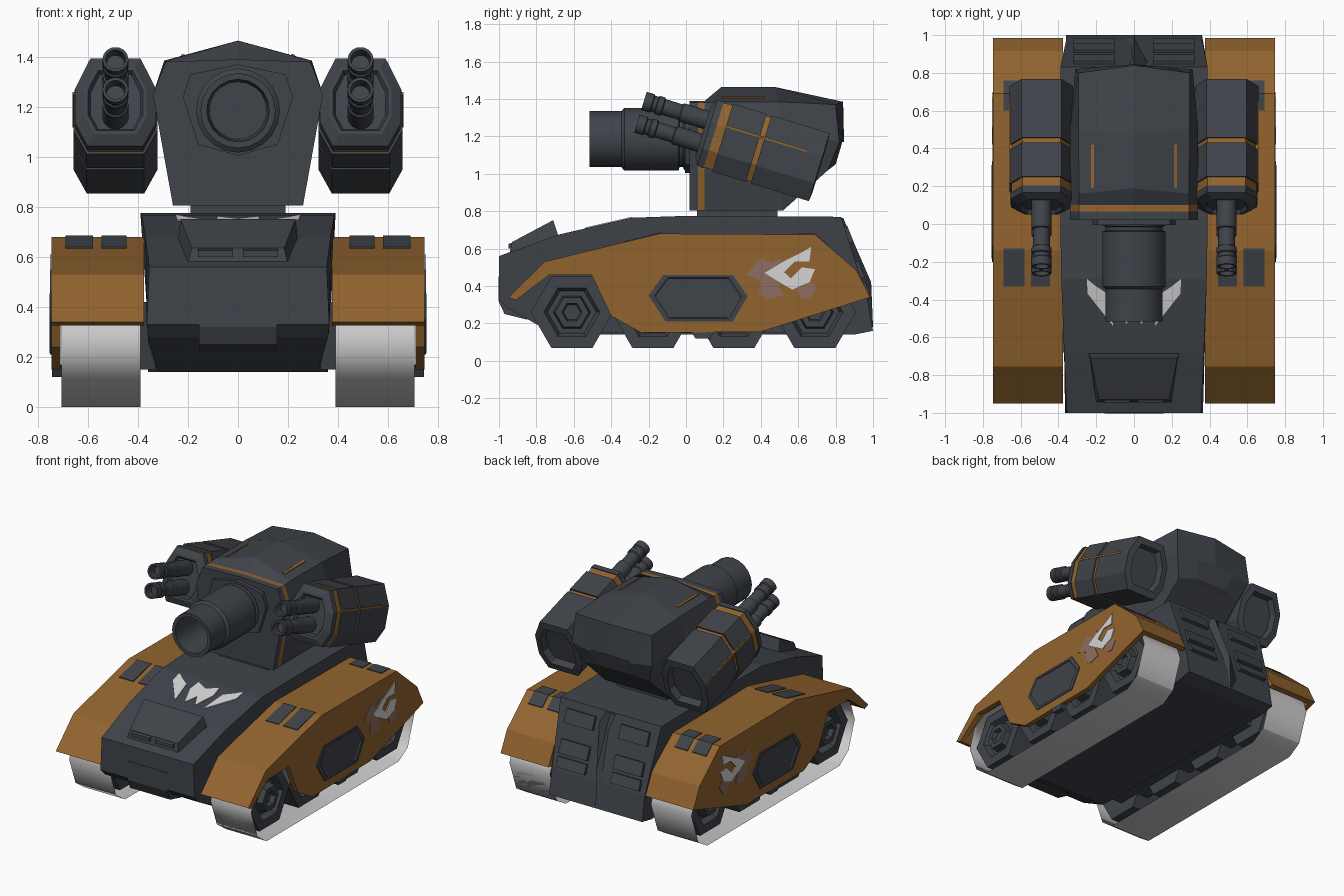
import bpy, bmesh, math
from mathutils import Matrix, Vector

if "Cube" in bpy.data.objects:
    bpy.data.objects.remove(bpy.data.objects["Cube"])

def material(name, rgb):
    m = bpy.data.materials.new(name)
    m.diffuse_color = (*rgb, 1)
    m.use_nodes = True
    m.node_tree.nodes["Principled BSDF"].inputs["Base Color"].default_value = m.diffuse_color
    return m

SLATE = material("slate_grey", (0.05, 0.057, 0.068))
OCHRE = material("ochre", (0.29, 0.127, 0.028))
TRACK = material("track_grey", (0.62, 0.62, 0.62))
WHITE = material("white_paint", (0.66, 0.66, 0.66))
MAUVE = material("faded_mauve", (0.27, 0.155, 0.12))

def finish(name, bm, mat, mirror=False, matrix=None, smooth=0):
    bmesh.ops.recalc_face_normals(bm, faces=bm.faces)
    if matrix:
        bm.transform(matrix)
    me = bpy.data.meshes.new(name)
    bm.to_mesh(me)
    bm.free()
    me.materials.append(mat)
    if smooth:
        me.shade_smooth()
        me.set_sharp_from_angle(angle=math.radians(smooth))
    ob = bpy.data.objects.new(name, me)
    bpy.context.collection.objects.link(ob)
    if mirror:
        ob.modifiers.new("mirror", 'MIRROR').use_mirror_merge = False
    return ob

def loft(name, rings, mat, **kw):
    """Skin a list of equal-length rings and cap both ends."""
    bm = bmesh.new()
    vs = [[bm.verts.new(p) for p in r] for r in rings]
    n = len(rings[0])
    for a, b in zip(vs, vs[1:]):
        for i in range(n):
            bm.faces.new((a[i], a[(i + 1) % n], b[(i + 1) % n], b[i]))
    bm.faces.new(vs[0])
    bm.faces.new(vs[-1])
    return finish(name, bm, mat, **kw)

def prism(name, yz, x0, x1, mat, **kw):
    return loft(name, [[(x, y, z) for y, z in yz] for x in (x0, x1)], mat, **kw)

def lathe(name, prof, n, mat, axis='y', at=(0, 0, 0), **kw):
    """Turn (radius, position) pairs round the x or y axis."""
    rings = []
    for r, p in prof:
        ring = []
        for i in range(n):
            c, s = r * math.cos(math.tau * i / n), r * math.sin(math.tau * i / n)
            ring.append(Vector((c, p, s) if axis == 'y' else (p, c, s)) + Vector(at))
        rings.append(ring)
    return loft(name, rings, mat, **kw)

def height(path, y):
    for (a, za), (b, zb) in zip(path, path[1:]):
        if a <= y <= b:
            return za + (zb - za) * (y - a) / (b - a)

def sym(half):
    """Complete an (x, z) outline from its right half, top to bottom."""
    return half + [(-x, z) for x, z in reversed(half) if x > 0]

# Hull: side profile with a half width at every point
hull = [(-1, .56, .355), (-.68, .675, .37), (-.29, .765, .385), (0, .775, .39), (.83, .77, .39),
        (.97, .33, .36), (1, .16, .36), (.9, .14, .36), (-.7, .14, .32), (-.95, .28, .36), (-1, .33, .365)]
hood = [(y, z) for y, z, w in hull[:5]]
loft("hull", [[(s * w, y, z) for y, z, w in hull] for s in (-1, 1)], SLATE)
prism("nose_plate", [(-1.003, .45), (-1.003, .32), (-.97, .25), (-.85, .22), (-.85, .45)], -.155, .155, SLATE)
loft("hood_hatch", [[(-.24, -.68, .66), (.24, -.68, .66), (.2, -.945, .57), (-.2, -.945, .57)],
                    [(-.23, -.71, .752), (.23, -.71, .752), (.185, -.93, .635), (-.185, -.93, .635)]], SLATE)
prism("hatch_slit", [(-.948, .60), (-.948, .625), (-.92, .635), (-.92, .60)], .02, .16, SLATE, mirror=True)

# Rear plate details lying on the sloping back
def on_back(t, out):
    return (.83 + .14 * t + out, .77 - .44 * t + out * .3)
for t0, t1 in ((.12, .32), (.55, .75), (.8, .95)):
    prism("rear_louvre", [on_back(t0, -.02), on_back(t0, .015), on_back(t1, .022), on_back(t1, -.02)],
          .1, .32, SLATE, mirror=True)
loft("rear_spine", [[(-.09, .82, .76), (.09, .82, .76), (0, .84, .765)],
                    [(-.02, .93, .40), (.02, .93, .40), (0, .99, .42)],
                    [(-.1, .98, .18), (.1, .98, .18), (0, 1.0, .18)]], SLATE)

# White teeth painted on the hood
for tooth in ([(.25, -.29), (.245, -.37), (.11, -.54), (.14, -.37), (.2, -.33)],
              [(.0, -.36), (.08, -.32), (.09, -.4), (.04, -.53), (.0, -.45)]):
    loft("hood_tooth", [[(x, y, height(hood, y) + d) for x, y in tooth] for d in (-.003, .005)], WHITE, mirror=True)

# Fenders: bent roof plus outer side plate
roof = [(-.95, .34), (-.755, .53), (-.43, .61), (-.14, .68), (.69, .675), (.915, .48), (.985, .34)]
under = [(.945, .335), (.885, .465), (.675, .64), (-.14, .645), (-.43, .575), (-.74, .495), (-.91, .325)]
prism("fender_roof", roof + under, .375, .745, OCHRE, mirror=True)
prism("fender_side", roof + [(.4, .155), (-.24, .15), (-.4, .24), (-.505, .46), (-.73, .46), (-.91, .325)],
      .71, .746, OCHRE, mirror=True)
prism("skirt_lug", [(.02, .17), (.05, .12), (.13, .12), (.16, .17)], .705, .744, SLATE, mirror=True)

# Vents in the fender roof, front and rear pairs
for ys in ((-.33, -.14, -.13), (.6, .69, .76)):
    line = [(y, height(roof, y)) for y in ys]
    for x0, x1 in ((.445, .545), (.58, .69)):
        prism("fender_vent", [(y, z + .005) for y, z in line] + [(y, z - .004) for y, z in line[::-1]],
              x0, x1, SLATE, mirror=True)

# Six-sided window on each fender
window = [(-.2, .35), (-.12, .46), (.25, .46), (.33, .345), (.25, .21), (-.11, .21)]
loft("fender_window", [[(x, .065 + (y - .065) * k, .337 + (z - .337) * k) for y, z in window]
                       for x, k in ((.73, 1), (.752, 1), (.754, .88), (.748, .84))], SLATE, mirror=True)

# Worn paint on the fender sides
blobs = [[(.32, .46), (.37, .52), (.40, .55), (.46, .52), (.50, .55), (.54, .48), (.49, .42), (.52, .35), (.44, .33), (.39, .36), (.40, .43)],
         [(.58, .42), (.66, .43), (.70, .39), (.66, .33), (.61, .34)]]
for b in blobs:
    prism("worn_patch", b, .74, .749, MAUVE, mirror=True)
for b in ([(.42, .47), (.52, .53), (.62, .58), (.67, .61), (.66, .53), (.58, .53), (.52, .47)],
          [(.42, .47), (.53, .47), (.56, .44), (.57, .38), (.50, .42)],
          [(.57, .38), (.56, .44), (.62, .5), (.69, .49), (.66, .42), (.61, .4)]):
    prism("white_patch", b, .74, .752, WHITE, mirror=True)

# Track band: outline, inset, then given width
outline = [(-.69, 0), (.77, 0), (.87, .06), (.945, .27), (.9, .4), (.8, .46), (-.7, .46), (-.81, .4), (-.86, .26), (-.79, .07)]
bm = bmesh.new()
face = bm.faces.new([bm.verts.new((.39, y, z)) for y, z in outline])
bmesh.ops.inset_individual(bm, faces=[face], thickness=.06)
bmesh.ops.delete(bm, geom=[face], context='FACES_ONLY')
ext = bmesh.ops.extrude_face_region(bm, geom=bm.faces[:])
bmesh.ops.translate(bm, vec=(.315, 0, 0), verts=[v for v in ext['geom'] if isinstance(v, bmesh.types.BMVert)])
finish("track_band", bm, TRACK, mirror=True, smooth=45)

# Hexagonal road wheels and the inner chassis
for i in range(4):
    lathe("road_wheel", [(.22, .41), (.22, .67), (.15, .67), (.13, .63), (.1, .63), (.09, .68), (.055, .68), (.045, .65)],
          6, SLATE, axis='x', at=(0, -.61 + .433 * i, .26), mirror=True)
prism("inner_chassis", [(-.62, .15), (.72, .15), (.78, .42), (-.68, .42)], .33, .5, SLATE, mirror=True)

# Turret: ring, front plate, trim and faceted body
prism("turret_ring", [(.06, .76), (.06, .82), (.49, .82), (.49, .76)], -.19, .19, SLATE)
front = sym([(0, 1.39), (.29, 1.38), (.34, 1.25), (.26, .805)])
for name, y0, y1, m in (("turret_front", .02, .065, SLATE), ("turret_trim", .065, .1, OCHRE)):
    loft(name, [[(x, y, z) for x, z in front] for y in (y0, y1)], m)
def section(ridge, edge, mid, low):
    half = [edge, mid, low]
    return [(0, *ridge)] + half + [(-x, y, z) for x, y, z in reversed(half)]
loft("turret_body", [
    section((.1, 1.39), (.29, .1, 1.38), (.34, .1, 1.25), (.26, .1, .805)),
    section((.19, 1.465), (.29, .16, 1.385), (.34, .2, 1.25), (.26, .2, .805)),
    section((.47, 1.465), (.295, .5, 1.385), (.34, .5, 1.25), (.26, .52, .805)),
    section((.84, 1.385), (.295, .80, 1.37), (.31, .82, 1.17), (.25, .76, 1.02)),
    section((.845, 1.17), (.15, .835, 1.17), (.15, .83, 1.15), (.12, .8, 1.05))], SLATE)
loft("roof_slit", [[(x, y, 1.465 - .276 * x + d) for x, y in ((.213, .19), (.228, .19), (.228, .42), (.213, .42))]
                   for d in (-.01, .006)], OCHRE, mirror=True)

# Main cannon with hollow muzzle
mantlet = sym([(0, 1.37), (.19, 1.33), (.22, 1.24), (.16, 1.05), (0, 1.005)])
loft("mantlet", [[(x, y, z) for x, z in mantlet] for y in (-.005, .03)], SLATE)
lathe("main_cannon", [(.165, .02), (.165, -.01), (.15, -.015), (.15, -.035), (.168, -.04), (.168, -.33), (.15, -.345),
                      (.15, -.515), (.125, -.515), (.115, -.25)], 20, SLATE, at=(0, 0, 1.185), smooth=30)

# Tilted weapon pods on both sides
POD = Matrix.Translation((.49, .435, 1.12)) @ Matrix.Rotation(math.radians(-17), 4, 'X')
pod_half = [(.105, .19), (.168, .06), (.168, -.09), (.115, -.19)]
pod_shape = pod_half + [(-x, z) for x, z in reversed(pod_half)]
def pod_part(name, steps, m):
    loft(name, [[(x * k, y, z * k) for x, z in pod_shape] for y, k in steps], m, matrix=POD, mirror=True)
pod_part("pod_cap", [(-.34, .6), (-.36, .66), (-.36, .74), (-.335, .96), (-.3, .98)], SLATE)
pod_part("pod_core", [(-.31, .95), (.2, .95)], OCHRE)
pod_part("pod_block_front", [(-.25, 1), (-.062, 1)], SLATE)
pod_part("pod_block_rear", [(-.035, 1), (.29, 1), (.295, .75), (.25, .68)], SLATE)
loft("pod_stripe", [[(x, y, z) for y, z in ((-.25, .058), (.2, .058), (.2, .07), (-.25, .07))] for x in (.15, .171)],
     OCHRE, matrix=POD, mirror=True)
for z in (.065, -.062):
    lathe("pod_barrel", [(.052, -.3), (.052, -.5), (.044, -.505), (.044, -.6), (.052, -.605), (.052, -.635),
                         (.045, -.64), (.045, -.66), (.052, -.665), (.052, -.71), (.04, -.71), (.036, -.65)],
          14, SLATE, at=(0, 0, z), matrix=POD, mirror=True, smooth=30)
